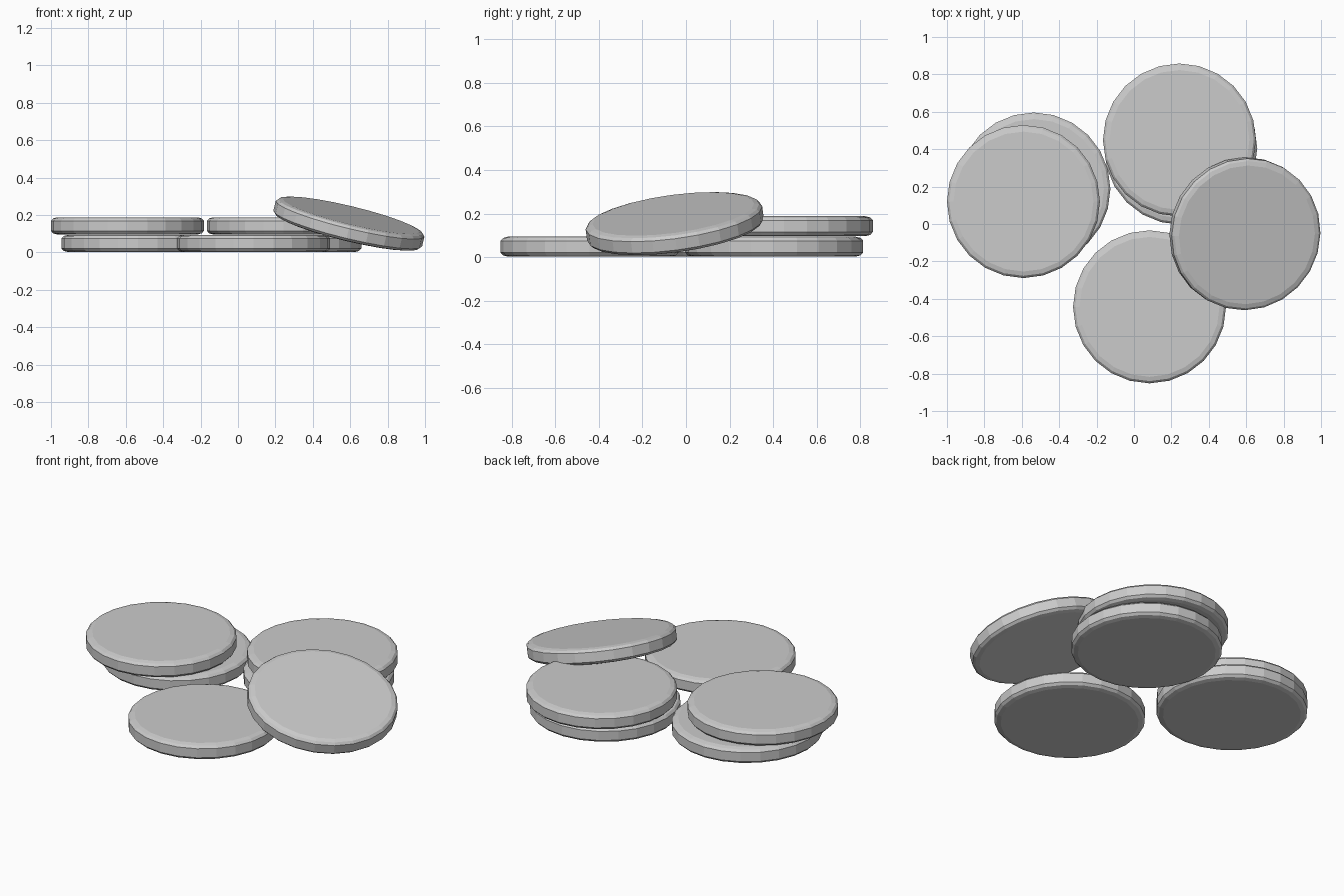
import bpy, bmesh, math
from mathutils import Matrix, Vector

if "Cube" in bpy.data.objects:
    bpy.data.objects.remove(bpy.data.objects["Cube"])

SIDES = 24
# half profile of one disc: (radius, height), softened rim on both faces
HALF = [(0.374, 0.046), (0.397, 0.040), (0.409, 0.027)]
PROFILE = HALF + [(r, -z) for r, z in reversed(HALF)]


def disc(name, centre, tilt=0.0, azimuth=0.0):
    """Faceted disc with bevelled rims, leaning downhill towards azimuth."""
    bm = bmesh.new()
    rings = []
    for r, z in PROFILE:
        rings.append([bm.verts.new((r * math.cos(2 * math.pi * i / SIDES),
                                    r * math.sin(2 * math.pi * i / SIDES), z))
                      for i in range(SIDES)])
    for a, b in zip(rings, rings[1:]):
        for i in range(SIDES):
            j = (i + 1) % SIDES
            bm.faces.new((a[i], b[i], b[j], a[j]))
    bm.faces.new(rings[0])
    bm.faces.new(rings[-1][::-1])
    bmesh.ops.recalc_face_normals(bm, faces=bm.faces)
    mesh = bpy.data.meshes.new(name)
    bm.to_mesh(mesh)
    bm.free()
    obj = bpy.data.objects.new(name, mesh)
    bpy.context.collection.objects.link(obj)
    # lean about the horizontal axis square to the downhill direction
    axis = Vector((-math.sin(azimuth), math.cos(azimuth), 0))
    obj.matrix_world = Matrix.Translation(centre) @ Matrix.Rotation(tilt, 4, axis)
    return obj


LOW, HIGH = 0.048, 0.142

# left pair
disc("left_lower_disc", (-0.535, 0.187, LOW))
disc("left_upper_disc", (-0.591, 0.120, HIGH))
# back pair
disc("back_lower_disc", (0.250, 0.405, LOW))
disc("back_upper_disc", (0.243, 0.449, HIGH))
# single front disc
disc("front_disc", (0.083, -0.443, LOW))
# leaning disc resting on its neighbours
disc("leaning_disc", (0.593, -0.052, 0.154), math.radians(15.5), math.radians(-29))
